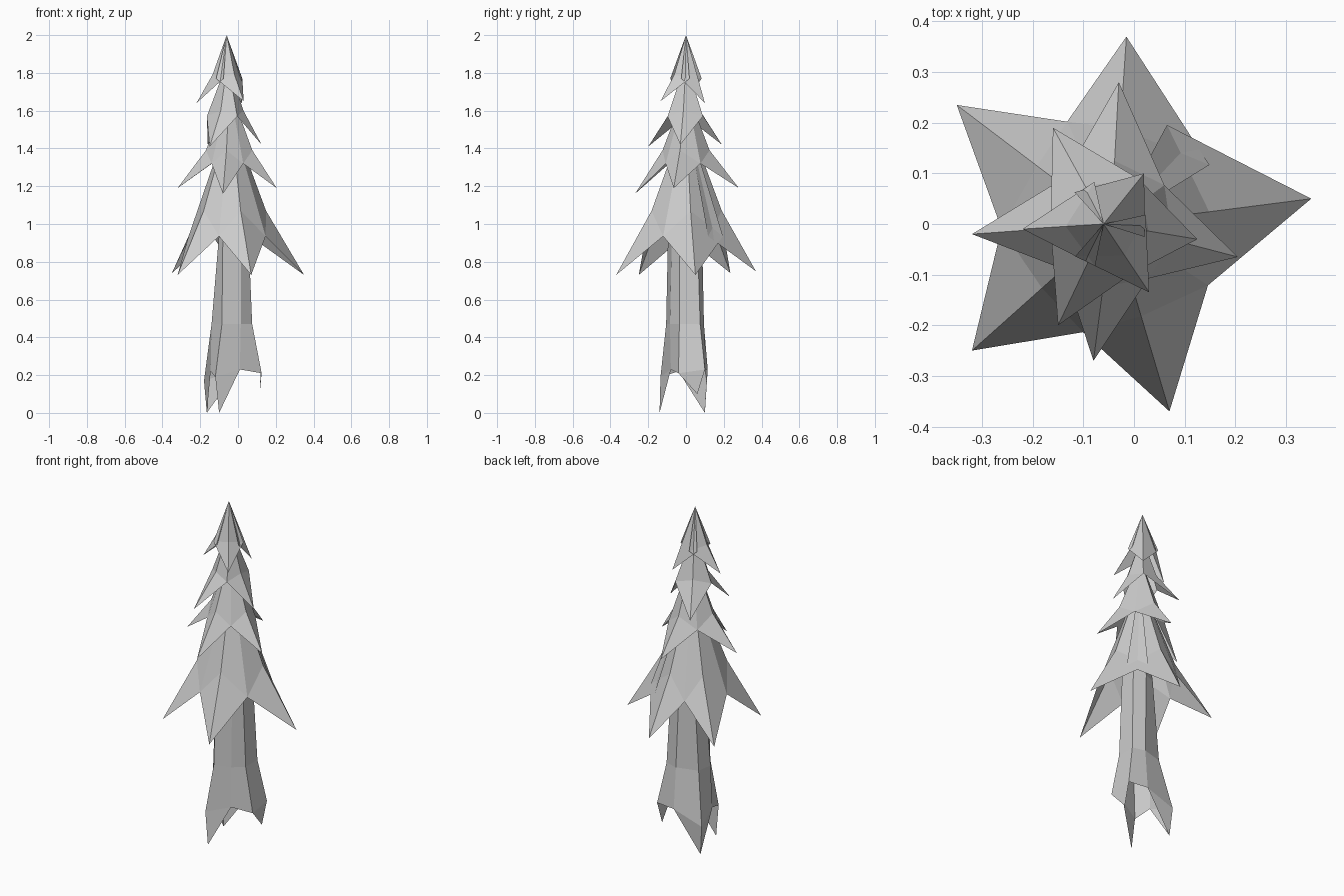
import bpy
import math
from mathutils import Vector

cube = bpy.data.objects.get("Cube")
if cube:
    bpy.data.objects.remove(cube)

mat = bpy.data.materials.new("pale_grey")
mat.use_nodes = True
grey = (0.6, 0.6, 0.6, 1)
mat.diffuse_color = grey
mat.node_tree.nodes["Principled BSDF"].inputs["Base Color"].default_value = grey


def make(name, verts, faces):
    mesh = bpy.data.meshes.new(name)
    mesh.from_pydata(verts, [], faces)
    mesh.materials.append(mat)
    mesh.update()
    obj = bpy.data.objects.new(name, mesh)
    bpy.context.collection.objects.link(obj)
    return obj


def branch_tier(name, apex, tips, shoulder, notch, crossed=()):
    """Open star-shaped cone; tips run anticlockwise, shoulder and notch are (radius, z).
    In the crossed gaps the two neighbouring branches overlap."""
    centre = Vector(apex[:2])
    n = len(tips)
    angles = [math.atan2(t[1] - centre.y, t[0] - centre.x) for t in tips]

    def around(angle, ring):
        return (centre.x + ring[0] * math.cos(angle),
                centre.y + ring[0] * math.sin(angle), ring[1])

    def gap(i, side):
        i %= n
        span = (angles[(i + 1) % n] - angles[i]) % math.tau
        lap = math.radians(15) if i in crossed else 0
        return around(angles[i] + span / 2 + side * lap, notch)

    verts, faces = [apex], []
    for i, tip in enumerate(tips):
        k = len(verts)
        verts += [tip, around(angles[i], shoulder), gap(i, 1), gap(i - 1, -1)]
        faces += [(0, k + 1, k + 2), (0, k + 3, k + 1),
                  (k + 1, k, k + 2), (k + 1, k + 3, k)]
    return make(name, verts, faces)


# Four tiers of pointed branches
branch_tier("lowest_branches", (-0.04, 0, 1.58),
            [(0.35, 0.05, 0.73), (-0.015, 0.37, 0.75), (-0.35, 0.235, 0.74),
             (-0.32, -0.25, 0.73), (0.07, -0.37, 0.73)],
            (0.19, 1.07), (0.222, 0.935), crossed=(0,))
branch_tier("lower_branches", (-0.045, 0, 1.72),
            [(0.205, -0.065, 1.19), (-0.03, 0.28, 1.19),
             (-0.32, -0.02, 1.19), (-0.08, -0.27, 1.16)],
            (0.125, 1.39), (0.13, 1.32))
branch_tier("upper_branches", (-0.055, 0, 1.86),
            [(0.125, -0.03, 1.42), (-0.16, 0.19, 1.42), (-0.15, -0.2, 1.41)],
            (0.085, 1.6), (0.11, 1.57))
branch_tier("crown_branches", (-0.06, 0, 2),
            [(0.02, 0.1, 1.64), (-0.22, -0.01, 1.64), (0.03, -0.135, 1.65)],
            (0.075, 1.79), (0.085, 1.77), crossed=(0, 1, 2))

# Trunk: seven-sided rings, flaring towards the roots
rings = [
    [(-0.12, -0.135, 0.19), (0.01, -0.08, 0.23), (0.125, -0.04, 0.21), (0.12, 0.1, 0.23),
     (0, 0.115, 0.23), (-0.18, 0.11, 0.17), (-0.145, -0.04, 0.22)],
    [(-0.085, -0.105, 0.47), (0.015, -0.085, 0.47), (0.075, -0.035, 0.47), (0.075, 0.075, 0.47),
     (0, 0.095, 0.47), (-0.125, 0.06, 0.47), (-0.14, -0.03, 0.47)],
    [(-0.08, -0.095, 0.95), (0.015, -0.075, 0.95), (0.055, -0.035, 0.95), (0.055, 0.06, 0.95),
     (-0.015, 0.085, 0.95), (-0.09, 0.05, 0.95), (-0.1, -0.025, 0.95)],
]
verts = [p for ring in rings for p in ring]
sides = 7
faces = []
top = len(verts)
verts.append((-0.045, 0, 1.6))
for i in range(sides):
    j = (i + 1) % sides
    for low in (0, sides):
        faces.append((low + i, low + j, low + j + sides, low + i + sides))
    faces.append((2 * sides + i, 2 * sides + j, top))

# Three pointed roots, each hanging from a run of bottom corners
for tip, corners in (((-0.1, -0.14, 0), (0, 1)),
                     ((0.115, 0.06, 0.1), (2, 3)),
                     ((-0.165, 0.1, 0), (4, 5, 6))):
    verts.append(tip)
    for a, b in zip(corners, corners[1:]):
        faces.append((a, len(verts) - 1, b))
make("trunk", verts, faces)
